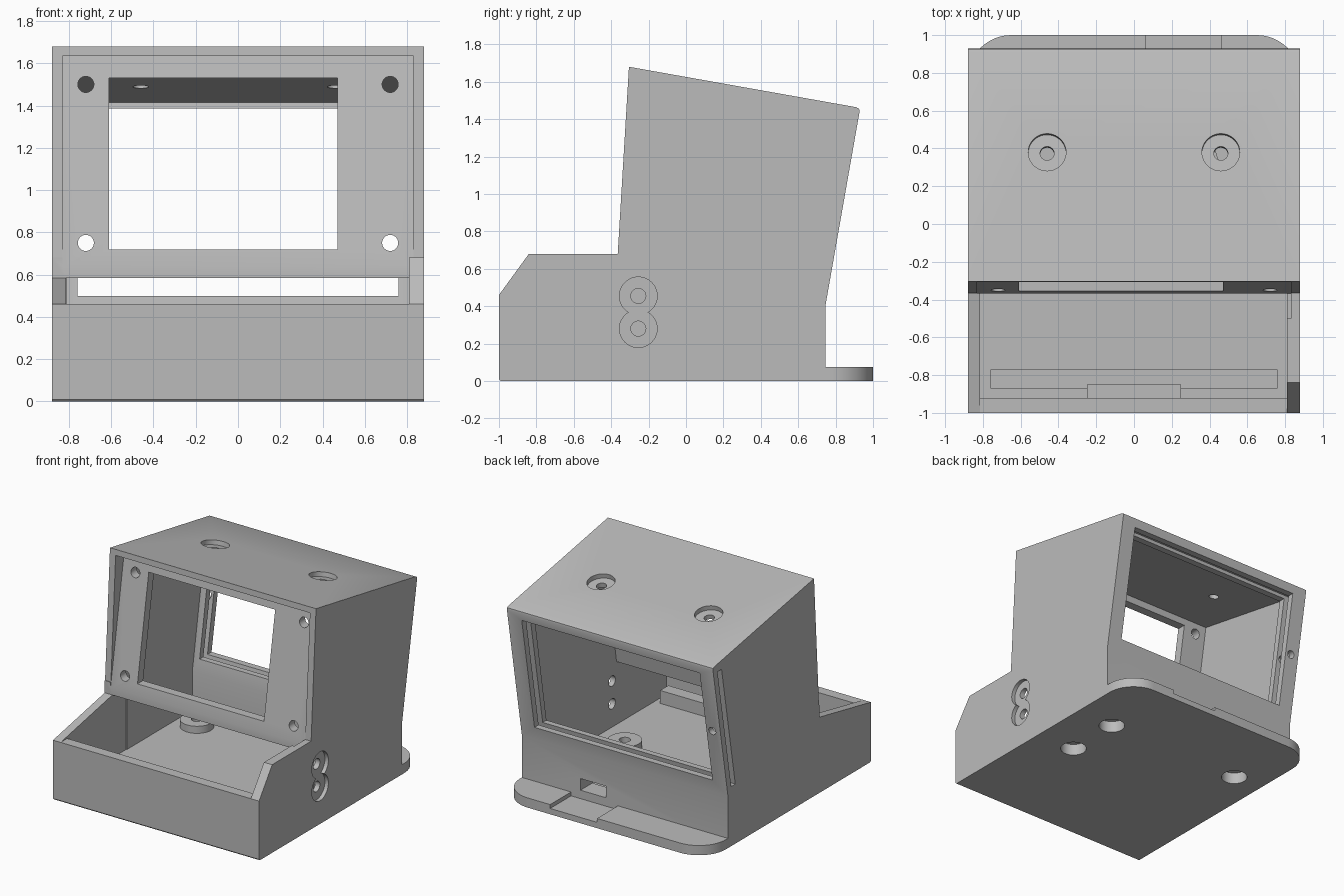
import bpy, bmesh, math
from mathutils import Vector, Matrix

cube = bpy.data.objects.get("Cube")
if cube:
    bpy.data.objects.remove(cube)

grey = bpy.data.materials.new("plain grey")
grey.use_nodes = True
grey.diffuse_color = (0.5, 0.5, 0.5, 1)
grey.node_tree.nodes["Principled BSDF"].inputs["Base Color"].default_value = (0.5, 0.5, 0.5, 1)


def finish(name, bm):
    bmesh.ops.recalc_face_normals(bm, faces=bm.faces)
    mesh = bpy.data.meshes.new(name)
    bm.to_mesh(mesh)
    bm.free()
    mesh.materials.append(grey)
    ob = bpy.data.objects.new(name, mesh)
    bpy.context.scene.collection.objects.link(ob)
    return ob


def extrude(name, points, offset):
    bm = bmesh.new()
    face = bm.faces.new([bm.verts.new(p) for p in points])
    out = bmesh.ops.extrude_face_region(bm, geom=[face])
    moved = [g for g in out["geom"] if isinstance(g, bmesh.types.BMVert)]
    bmesh.ops.translate(bm, verts=moved, vec=offset)
    return finish(name, bm)


def side_prism(name, profile, x0, x1):
    """Profile in (y, z), swept across x."""
    return extrude(name, [(x0, y, z) for y, z in profile], (x1 - x0, 0, 0))


def box(name, x0, x1, y0, y1, z0, z1):
    return side_prism(name, [(y0, z0), (y1, z0), (y1, z1), (y0, z1)], x0, x1)


def rod(name, centre, axis, radius, length):
    bm = bmesh.new()
    turn = Vector((0, 0, 1)).rotation_difference(Vector(axis)).to_matrix().to_4x4()
    bmesh.ops.create_cone(bm, cap_ends=True, segments=40, radius1=radius, radius2=radius,
                          depth=length, matrix=Matrix.Translation(centre) @ turn)
    return finish(name, bm)


def combine(target, tool, operation="DIFFERENCE"):
    mod = target.modifiers.new("join", "BOOLEAN")
    mod.operation, mod.solver, mod.object = operation, "EXACT", tool
    tool.hide_render = True
    bpy.context.view_layer.objects.active = target
    bpy.ops.object.modifier_apply(modifier=mod.name)
    bpy.data.objects.remove(tool)


# Solid housing from its side profile
body = side_prism("housing", [
    (-0.99, 0), (-1, 0.01), (-1, 0.46), (-0.84, 0.68), (-0.365, 0.68), (-0.305, 1.68),
    (0.91, 1.464), (0.926, 1.455), (0.928, 1.44), (0.745, 0.40), (0.745, 0)], -0.88, 0.88)

# Lower ramped cheek on one side, open tray at the front
combine(body, side_prism("cheek_cut", [
    (-1.1, 0.44), (-1, 0.46), (-0.369, 0.585), (-0.369, 0.75), (-1.1, 0.75)], -0.95, -0.8))
combine(body, side_prism("tray_cut", [
    (-1.1, 0.46), (-0.92, 0.46), (-0.92, 0.1), (-0.2, 0.1), (-0.2, 0.585),
    (-0.369, 0.585), (-0.369, 0.75), (-1.1, 0.75)], -0.815, 0.81))

# Main cavity, leaning recess for the front panel and its window
combine(body, side_prism("cavity_cut", [
    (-0.31, 0.1), (0.6, 0.1), (0.6, 0.40), (0.772, 1.415), (-0.14, 1.58), (-0.31, 0.584)],
    -0.81, 0.81))
combine(body, side_prism("panel_recess", [
    (-0.369, 0.64), (-0.2, 1.635), (-0.5, 1.635), (-0.5, 0.64)], -0.83, 0.83))
combine(body, box("window_cut", -0.61, 0.47, -0.6, 0.1, 0.72, 1.53))
for x in (-0.72, 0.72):
    for z in (0.75, 1.5):
        combine(body, rod("panel_hole", (x, -0.25, z), (0, 1, 0), 0.038, 0.5))


def back_y(z):
    return 0.745 + (z - 0.40) * 0.176


def back_cut(name, x0, x1, z0, z1, inner, outer):
    profile = [(back_y(z0) - inner, z0), (back_y(z0) - outer, z0),
               (back_y(z1) - outer, z1), (back_y(z1) - inner, z1)]
    combine(body, side_prism(name, profile, x0, x1))


# Rear opening with a sliding panel channel that comes out through one side
back_cut("rear_opening", -0.76, 0.76, 0.50, 1.385, 0.3, -0.2)
back_cut("rear_channel", -0.95, 0.82, 0.46, 1.41, 0.1, 0.05)
combine(body, rod("jamb_hole", (-0.81, 0.85, 0.92), (0, 1, 0), 0.03, 0.3))
combine(body, box("cable_slot", 0.16, 0.38, 0.5, 0.9, 0.11, 0.2))

# Floor bosses with screw pockets underneath
for x, y in ((0.55, 0.4), (0.55, -0.04), (-0.63, 0.4)):
    combine(body, rod("boss", (x, y, 0.1), (0, 0, 1), 0.12, 0.11), "UNION")
    combine(body, rod("pocket", (x, y, 0), (0, 0, 1), 0.095, 0.18))
    combine(body, rod("screw_hole", (x, y, 0.1), (0, 0, 1), 0.04, 0.4))

# Roof screw pockets, square to the sloping roof
slope = math.atan2(0.216, 1.215)
normal = Vector((0, math.sin(slope), math.cos(slope)))
for x in (-0.46, 0.46):
    centre = Vector((x, 0.38, 1.558))
    combine(body, rod("roof_pocket", centre, normal, 0.1, 0.07))
    combine(body, rod("roof_hole", centre, normal, 0.037, 0.4))

# Pair of overlapping sockets in the side wall
for z in (0.28, 0.455):
    combine(body, rod("socket_pocket", (0.88, -0.255, z), (1, 0, 0), 0.101, 0.06))
    combine(body, rod("socket_hole", (0.85, -0.255, z), (1, 0, 0), 0.04, 0.3))

# Rounded foot behind the housing, with a shallow cable recess
corner = [(0.65 + 0.23 * math.cos(a), 0.77 + 0.23 * math.sin(a))
          for a in (math.pi / 2 * i / 12 for i in range(13))]
outline = [(0.88, 0.745)] + corner + [(-x, y) for x, y in reversed(corner)] + [(-0.88, 0.745)]
foot = extrude("rear_foot", [(x, y, 0) for x, y in outline], (0, 0, 0.075))
combine(foot, box("foot_recess", 0.06, 0.46, 0.7, 1.1, 0.045, 0.2))

# Retaining bar and block behind the front wall
bar = box("tray_bar", -0.76, 0.76, -0.87, -0.77, 0.09, 0.2)
block = box("tray_block", -0.25, 0.25, -0.925, -0.85, 0.09, 0.21)

for ob in (body, foot):
    bpy.ops.object.select_all(action="DESELECT")
    ob.select_set(True)
    bpy.context.view_layer.objects.active = ob
    bpy.ops.object.shade_smooth_by_angle(angle=math.radians(25))
